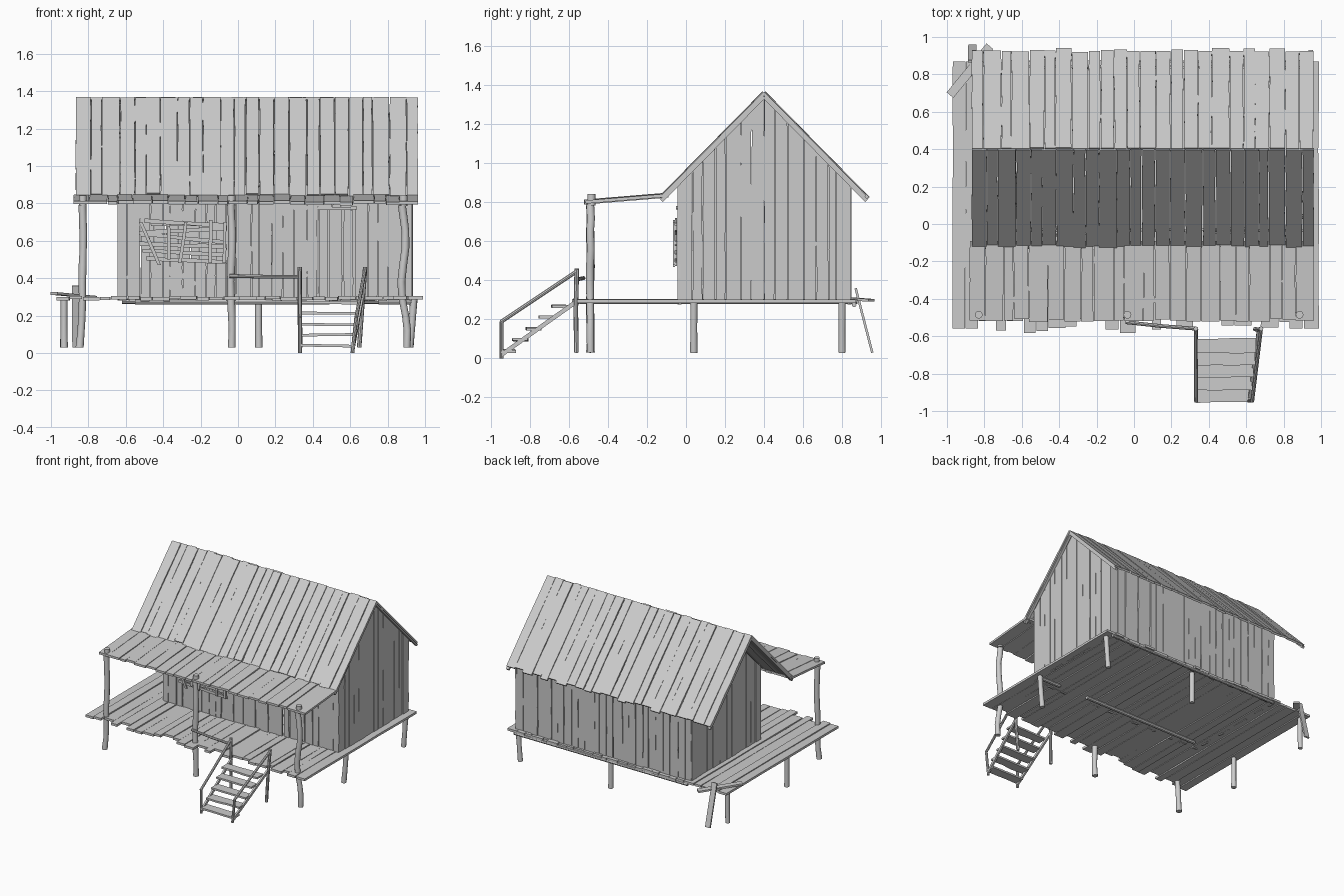
import bpy, bmesh, math, random
from mathutils import Vector as V

if "Cube" in bpy.data.objects:
    bpy.data.objects.remove(bpy.data.objects["Cube"])

random.seed(7)
R = random.uniform
wood = bpy.data.materials.new("weathered grey wood")
wood.diffuse_color = (0.6, 0.6, 0.6, 1)
wood.use_nodes = True
wood.node_tree.nodes["Principled BSDF"].inputs["Base Color"].default_value = wood.diffuse_color


def finish(bm, name, smooth=False):
    bmesh.ops.recalc_face_normals(bm, faces=bm.faces)
    me = bpy.data.meshes.new(name)
    bm.to_mesh(me)
    bm.free()
    me.materials.append(wood)
    ob = bpy.data.objects.new(name, me)
    bpy.context.collection.objects.link(ob)
    if smooth:
        bpy.context.view_layer.objects.active = ob
        ob.select_set(True)
        bpy.ops.object.shade_smooth_by_angle(angle=math.radians(40))
        ob.select_set(False)
    return ob


def skin(bm, rings):
    vs = [[bm.verts.new(c) for c in r] for r in rings]
    n = len(vs[0])
    for a, b in zip(vs, vs[1:]):
        for i in range(n):
            bm.faces.new((a[i], a[(i + 1) % n], b[(i + 1) % n], b[i]))
    bm.faces.new(vs[0][::-1])
    bm.faces.new(vs[-1])


def board(bm, p, q, w, t, segs=1, jit=0.0, skew=0.0):
    """Box from p to q; w, t = full width and thickness vectors; skew slants the end."""
    p, q, w, t = V(p), V(q), V(w) / 2, V(t) / 2
    d = (q - p).normalized()
    wn = w.normalized()
    rings = []
    for i in range(segs + 1):
        c = p.lerp(q, i / segs)
        s = skew if i == segs else 0
        wl, wr = w + wn * R(-jit, jit), w + wn * R(-jit, jit)
        sl, sr = -d * s * wl.length, d * s * wr.length
        rings.append([c - wl - t + sl, c + wr - t + sr, c + wr + t + sr, c - wl + t + sl])
    skin(bm, rings)


def pole(bm, pts, r, n=8, wob=0.0):
    pts = [V(p) for p in pts]
    d = (pts[-1] - pts[0]).normalized()
    a = d.cross(V((0, 1, 0)) if abs(d.y) < 0.8 else V((1, 0, 0))).normalized()
    b = d.cross(a)
    rings = []
    for p in pts:
        rr = r * (1 + R(-wob, wob))
        rings.append([p + (a * math.cos(k * math.tau / n) + b * math.sin(k * math.tau / n)) * rr
                      for k in range(n)])
    skin(bm, rings)


def strips(a, b, w):
    """Split a..b into uneven plank spans, with narrow gaps: (centre, width)."""
    n = max(1, round((b - a) / w))
    e = [a + (b - a) * (i + (R(-.22, .22) if 0 < i < n else 0)) / n for i in range(n + 1)]
    return [((l + r) / 2, r - l - R(.001, .006)) for l, r in zip(e, e[1:])]


# Deck planks with a ragged front edge
bm = bmesh.new()
for i, (x, w) in enumerate(strips(-0.97, 0.99, 0.075)):
    front = -0.56 if x < -0.85 or x > 0.85 else R(-0.585, -0.50)
    z = 0.293 + R(-.004, .004)
    board(bm, (x, front, z), (x, R(.86, .88), z), (w, 0, 0), (0, 0, .018), 6, .0025)
finish(bm, "deck")

# Beams below the deck
bm = bmesh.new()
pole(bm, [(-0.55, .04, .272), (0.49, .04, .272)], .014)
pole(bm, [(0.75, .04, .272), (0.94, .04, .272)], .014)
pole(bm, [(-0.62, .862, .275), (0.93, .862, .275)], .012)
finish(bm, "deck_beams", True)

# Stilts
bm = bmesh.new()
for x, y in [(-.93, .04), (.94, .04), (-.93, .8), (.11, .8), (.94, .8)]:
    lean = 0.02 if x > .5 else 0.0
    pole(bm, [(x - lean + R(-.004, .004), y, .03), (x - lean / 2, y, .15), (x, y, .288)], .019, 10, .08)
finish(bm, "stilts", True)

# Porch posts run from the ground through the porch roof
bm = bmesh.new()
for x, amp, low in [(-.83, .003, -.02), (-.035, .004, 0), (.885, .012, .015)]:
    pts = [(x + low * max(0, 1 - z / .29) + amp * math.sin(z * 13), -.49 + R(-.003, .003), z)
           for z in (.03, .12, .2, .29, .38, .47, .56, .65, .72, .79)]
    pole(bm, pts, .02, 10, .08)
    pole(bm, [(x, -.485, .785), (x, -.485, .843)], .021, 10)
finish(bm, "porch_posts", True)

# Front wall, with openings for window and door
ROOF = 1.333
bm = bmesh.new()


def wall_plank(x, w, y, z0, z1):
    yy = y + R(-.004, .004)
    board(bm, (x, yy, z0), (x, yy, z1), (w, 0, 0), (0, .014, 0), 5, .002)


for x, w in strips(-0.64, -0.47, .06) + strips(-.12, .425, .06) + strips(.625, .93, .06):
    wall_plank(x, w, -.033, R(.275, .29), .90)
for x, w in strips(-0.47, -.12, .06):
    wall_plank(x, w, -.033, R(.275, .29), .50)
    wall_plank(x, w, -.033, .68, .90)
for x, w in strips(.425, .625, .06):
    wall_plank(x, w, -.033, .775, .90)
finish(bm, "front_wall")

# Door of three planks with a lintel strip
bm = bmesh.new()
for x, w in strips(.43, .62, .063):
    wall_plank(x, w - .005, -.026, .30, .765)
board(bm, (.415, -.045, .772), (.635, -.045, .774), (0, 0, .016), (0, .012, 0))
finish(bm, "door")

# Back wall
bm = bmesh.new()
for x, w in strips(-0.64, .93, .062):
    wall_plank(x, w, .838, R(.275, .29), .89)
finish(bm, "back_wall")

# Gable walls, planks cut along the roof slope
for name, gx in (("left_gable", -.635), ("right_gable", .925)):
    bm = bmesh.new()
    for a, b, s in ((-.04, .4, 1), (.4, .845, -1)):
        for y, w in strips(a, b, .063):
            x = gx + R(-.004, .004)
            top = ROOF - 1.015 * abs(y - .4)
            board(bm, (x, y, R(.28, .29)), (x, y, top), (0, w, 0), (.014, 0, 0), 5, .002, s * 1.015)
    finish(bm, name)

# Main roof planks, both slopes, with ragged eaves
for name, s in (("front_roof", -1), ("back_roof", 1)):
    bm = bmesh.new()
    n = V((0, s * 1.015, 1)).normalized()
    for x, w in strips(-.87, .962, .075):
        run = (R(.505, .53) if s < 0 else R(.515, .535))
        lift = n * R(-.004, .003)
        board(bm, V((x, .4, 1.362)) + lift, V((x, .4 + s * run, 1.362 - 1.015 * run)) + lift,
              (w, 0, 0), n * .016, 6, .002)
    # rake boards under the open ends, and a batten near the eave
    for x in (-.855, .945):
        board(bm, (x, .4, 1.342), (x, .4 + s * .525, 1.342 - 1.015 * .525), (.022, 0, 0), n * .018)
    finish(bm, name)

# Porch roof planks, gently sloped
bm = bmesh.new()
for x, w in strips(-.88, .962, .085):
    dz = R(-.005, .005)
    board(bm, (x, R(-.525, -.505), .803 + dz), (x, -.09, .838 + dz), (w, 0, 0), (0, 0, .017), 4, .002)
finish(bm, "porch_roof")

# Crooked boards nailed over the window
bm = bmesh.new()
for z, a, b, tilt in [(.695, -.50, -.07, -.012), (.655, -.53, -.06, .012), (.615, -.52, -.07, -.022),
                      (.575, -.53, -.06, -.008), (.535, -.51, -.07, -.012), (.495, -.49, -.06, -.01)]:
    board(bm, (a, -.052, z - tilt), (b, -.052, z + tilt), (0, 0, .022), (0, .01, 0), 4, .003)
for x0, x1, z0, z1 in [(-.42, -.52, .47, .70), (-.31, -.28, .48, .70), (-.15, -.145, .48, .71),
                       (-.075, -.07, .48, .70), (-.37, -.37, .50, .68)]:
    board(bm, (x0, -.062, z0), (x1, -.062, z1), (.018, 0, 0), (0, .01, 0), 3, .002)
finish(bm, "window_boards")

# Stairs: treads and stringers
bm = bmesh.new()
for i in range(5):
    y, z = -.915 + i * .066, .04 + i * .0565
    board(bm, (.335, y, z + R(-.004, .004)), (.625 + i * .007, y, z + R(-.004, .004)),
          (0, .078, 0), (0, 0, .014), 3, .004)
finish(bm, "stair_treads")
bm = bmesh.new()
for x0, x1 in ((.335, .335), (.615, .665)):
    board(bm, (x0, -.945, .02), (x1, -.56, .293), (0, -.012, .018), (.014, 0, 0))
finish(bm, "stair_stringers")

# Stair rails and the deck rail
bm = bmesh.new()
for x0, x1, x2, x3 in ((.332, .332, .332, .33), (.612, .632, .648, .68)):
    pole(bm, [(x0, -.945, 0), (x1, -.945, .19)], .010)
    pole(bm, [(x2, -.562, .03), ((x2 + x3) / 2, -.565, .25), (x3, -.56, .46)], .012)
    pole(bm, [(x1, -.95, .187), (x3, -.555, .45)], .010)
pole(bm, [(-.045, -.525, .412), (.14, -.545, .408), (.335, -.56, .408)], .010)
finish(bm, "hand_rails", True)

# Loose boards at the back left corner
bm = bmesh.new()
board(bm, (-.865, .955, .03), (-.865, .87, .36), (.045, 0, 0), (0, .012, .003), 2, .002)
board(bm, (-.985, .69, .318), (-.77, .95, .298), (.035, -.03, 0), (0, 0, .014), 2, .002)
finish(bm, "loose_boards")
